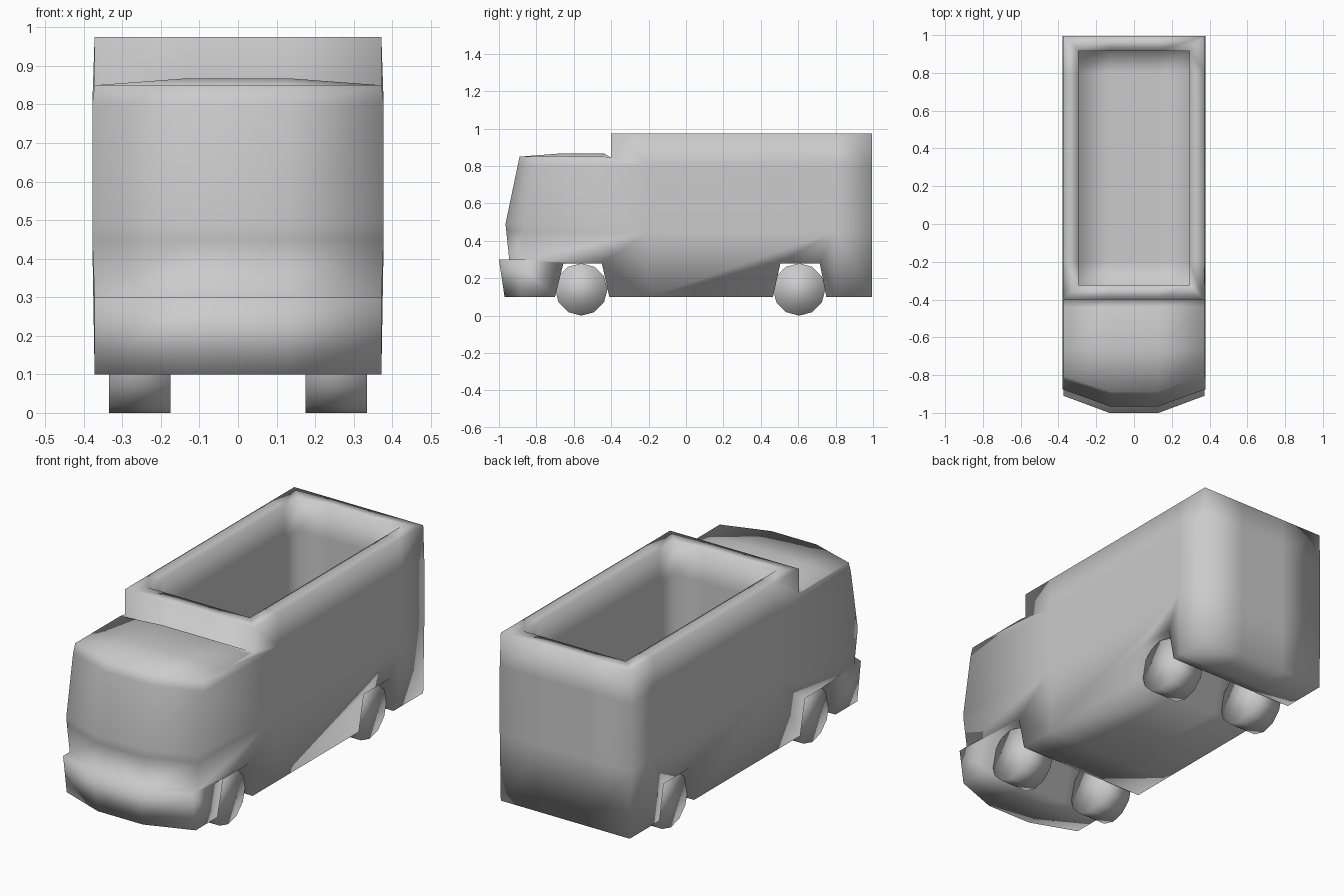
import bpy, bmesh, math
from mathutils import Matrix

if "Cube" in bpy.data.objects:
    bpy.data.objects.remove(bpy.data.objects["Cube"])

# Side profile (y, z, setback of outer columns in y, drop of outer columns in z)
PROFILE = [
    (-0.97, 0.10, 0.09, 0), (-1.00, 0.30, 0.09, 0), (-0.945, 0.30, 0.09, 0),
    (-0.965, 0.49, 0.09, 0), (-0.89, 0.85, 0.08, 0), (-0.66, 0.868, 0, 0.018),
    (-0.44, 0.868, 0, 0.018), (-0.40, 0.845, 0, 0),
    (-0.40, 0.975, 0, 0), (0.995, 0.975, 0, 0), (0.995, 0.10, 0, 0),
    (0.75, 0.10, 0, 0), (0.715, 0.28, 0, 0), (0.505, 0.28, 0, 0), (0.465, 0.10, 0, 0),
    (-0.41, 0.10, 0, 0), (-0.45, 0.28, 0, 0), (-0.655, 0.28, 0, 0), (-0.70, 0.10, 0, 0),
]
COLUMNS = [-0.372, -0.13, 0.13, 0.372]


def add_object(name, bm):
    bmesh.ops.recalc_face_normals(bm, faces=bm.faces[:])
    for f in bm.faces:
        f.smooth = True
    mesh = bpy.data.meshes.new(name)
    bm.to_mesh(mesh)
    bm.free()
    obj = bpy.data.objects.new(name, mesh)
    bpy.context.collection.objects.link(obj)
    return obj


# Body: side profile swept across the width, with a bowed front and arched roof
bm = bmesh.new()
rings = []
for x in COLUMNS:
    outer = abs(x) > 0.3
    rings.append([bm.verts.new((x, y + dy * outer, z - dz * outer))
                  for y, z, dy, dz in PROFILE])
n = len(PROFILE)
for a, b in zip(rings, rings[1:]):
    for i in range(n):
        j = (i + 1) % n
        bm.faces.new((a[i], a[j], b[j], b[i]))
bm.faces.new(rings[0])
bm.faces.new(rings[-1])
bmesh.ops.recalc_face_normals(bm, faces=bm.faces[:])

# Open cargo bed: inset the top and sink it
top = [f for f in bm.faces if min(v.co.z for v in f.verts) > 0.97]
bmesh.ops.inset_region(bm, faces=top, thickness=0.078, use_even_offset=True)
new = bmesh.ops.extrude_face_region(bm, geom=top)["geom"]
bmesh.ops.delete(bm, geom=[f for f in top if f.is_valid], context='FACES')
bmesh.ops.translate(bm, verts=[g for g in new if isinstance(g, bmesh.types.BMVert)],
                    vec=(0, 0, -0.655))

# Supporting loops for the soft shading, then a slight bulge of the side walls
for co, no in [((0, 0.8, 0), (0, 1, 0)), ((0, -0.2, 0), (0, 1, 0)),
               ((0, 0, 0.45), (0, 0, 1)), ((0, 0, 0.8), (0, 0, 1))]:
    bmesh.ops.bisect_plane(bm, geom=bm.verts[:] + bm.edges[:] + bm.faces[:],
                           dist=1e-5, plane_co=co, plane_no=no)
for v in bm.verts:
    if abs(v.co.x) > 0.36 and 0.35 < v.co.z < 0.83:
        v.co.x = math.copysign(0.378, v.co.x)
add_object("truck_body", bm)

# Wheels
for end, y in (("front", -0.56), ("rear", 0.605)):
    for side, x in (("left", 0.255), ("right", -0.255)):
        bm = bmesh.new()
        bmesh.ops.create_cone(bm, cap_ends=True, segments=12, radius1=0.14,
                              radius2=0.14, depth=0.16,
                              matrix=Matrix.Translation((x, y, 0.14))
                              @ Matrix.Rotation(math.pi / 2, 4, 'Y'))
        add_object(f"{end}_{side}_wheel", bm)
